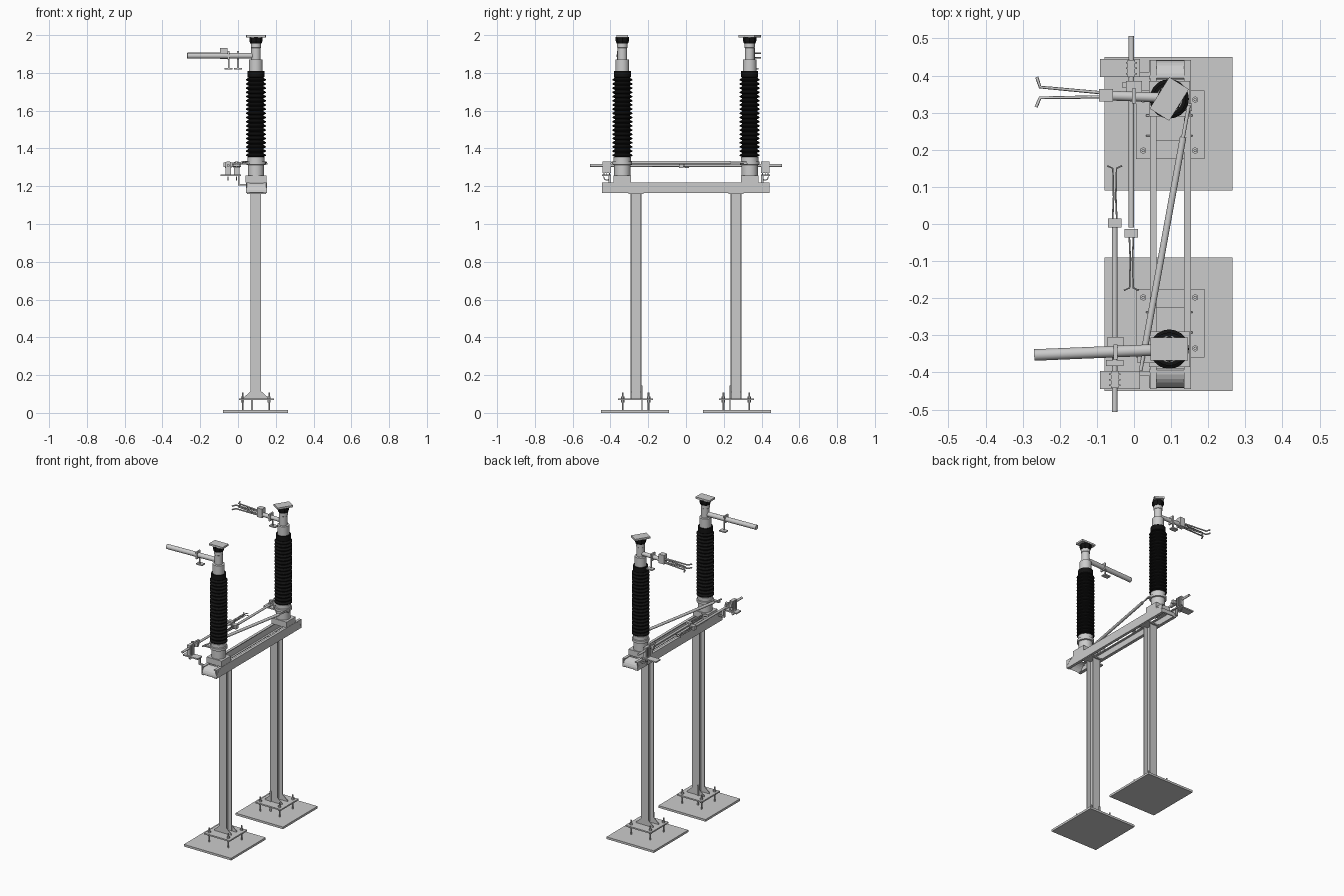
import bpy, bmesh, math
from mathutils import Vector

if "Cube" in bpy.data.objects:
    bpy.data.objects.remove(bpy.data.objects["Cube"])

black = bpy.data.materials.new("black_ceramic")
black.diffuse_color = (0.006, 0.006, 0.006, 1)
black.use_nodes = True
black.node_tree.nodes["Principled BSDF"].inputs["Base Color"].default_value = black.diffuse_color


def finish(name, bm, mat=None, smooth=False):
    bmesh.ops.recalc_face_normals(bm, faces=bm.faces)
    me = bpy.data.meshes.new(name)
    bm.to_mesh(me)
    bm.free()
    ob = bpy.data.objects.new(name, me)
    bpy.context.collection.objects.link(ob)
    if mat:
        me.materials.append(mat)
    if smooth:
        bpy.ops.object.select_all(action='DESELECT')
        ob.select_set(True)
        bpy.context.view_layer.objects.active = ob
        bpy.ops.object.shade_smooth_by_angle(angle=math.radians(35))
    return ob


def box(name, x, y, z, mat=None):
    """Box from (min, max) ranges."""
    bm = bmesh.new()
    bmesh.ops.create_cube(bm, size=1)
    for v in bm.verts:
        v.co = [(r[0] + r[1]) / 2 + c * abs(r[1] - r[0]) for c, r in zip(v.co, (x, y, z))]
    return finish(name, bm, mat)


def extrude(name, pts, vec, mat=None):
    """Planar outline pushed along vec."""
    bm = bmesh.new()
    f = bm.faces.new([bm.verts.new(p) for p in pts])
    g = bmesh.ops.extrude_face_region(bm, geom=[f])
    bmesh.ops.translate(bm, vec=vec, verts=[v for v in g['geom'] if isinstance(v, bmesh.types.BMVert)])
    return finish(name, bm, mat)


def lathe(name, prof, x, y, sides=24, mat=None):
    """Revolve (radius, z) pairs about a vertical axis, closed at both ends."""
    bm = bmesh.new()
    rings = [[bm.verts.new((x + r * math.cos(2 * math.pi * i / sides),
                            y + r * math.sin(2 * math.pi * i / sides), z))
              for i in range(sides)] for r, z in prof]
    for a, b in zip(rings, rings[1:]):
        for i in range(sides):
            j = (i + 1) % sides
            bm.faces.new((a[i], a[j], b[j], b[i]))
    bm.faces.new(rings[0])
    bm.faces.new(rings[-1])
    return finish(name, bm, mat, sides > 10)


def rod(name, a, b, r, sides=14):
    a, b = Vector(a), Vector(b)
    bm = bmesh.new()
    bmesh.ops.create_cone(bm, cap_ends=True, segments=sides, radius1=r, radius2=r, depth=(b - a).length)
    ob = finish(name, bm, None, sides > 8)
    ob.location = (a + b) / 2
    ob.rotation_euler = (b - a).to_track_quat('Z', 'Y').to_euler()
    return ob


def bent(name, pts, r):
    """Thin bent bar through points."""
    cu = bpy.data.curves.new(name, 'CURVE')
    cu.dimensions = '3D'
    cu.bevel_depth = r
    cu.bevel_resolution = 1
    cu.use_fill_caps = True
    sp = cu.splines.new('POLY')
    sp.points.add(len(pts) - 1)
    for p, q in zip(sp.points, pts):
        p.co = (*q, 1)
    ob = bpy.data.objects.new(name, cu)
    bpy.context.collection.objects.link(ob)


CX = 0.095
for s, side in ((-1, "near"), (1, "far")):
    def Y(a, b):
        return tuple(sorted((s * a, s * b)))
    cy = s * 0.265

    # foundation slab, foot plate and anchor bolts
    box(side + "_ground_plate", (-0.08, 0.265), Y(0.09, 0.45), (0, 0.014))
    box(side + "_foot_plate", (0.005, 0.19), Y(0.175, 0.36), (0.068, 0.077))
    for bx in (0.025, 0.165):
        for by in (0.198, 0.335):
            rod(side + "_anchor_bolt", (bx, s * by, 0.014), (bx, s * by, 0.108), 0.0045, 8)
            for z in (0.056, 0.077):
                rod(side + "_anchor_nut", (bx, s * by, z), (bx, s * by, z + 0.011), 0.009, 6)

    # I-section column
    h, w, t = 0.029, 0.028, 0.005
    half = [(w, -h), (w, -h + t), (t / 2, -h + t), (t / 2, h - t), (w, h - t), (w, h)]
    outline = half + [(-x, y) for x, y in reversed(half)]
    extrude(side + "_column", [(CX + x, cy + y, 0.077) for x, y in outline], (0, 0, 1.09))

    # stiffening gussets and earthing strap at the foot
    for d in (-1, 1):
        for gy in (-0.027, 0.027):
            extrude(side + "_gusset", [(CX + d * 0.027, cy + gy - 0.0025, 0.077),
                    (CX + d * 0.062, cy + gy - 0.0025, 0.077), (CX + d * 0.062, cy + gy - 0.0025, 0.084),
                    (CX + d * 0.027, cy + gy - 0.0025, 0.115)], (0, 0.005, 0))
    box(side + "_earth_strap", (0.07, 0.08), Y(0.229, 0.235), (0.014, 0.145))

    # curved end plate joining the beams
    arc = [(0.393 + 0.049 * math.sin(a), 1.168 + 0.05 * math.cos(a))
           for a in [i * math.pi / 12 for i in range(7)]]
    inner = [(y - 0.004, z - 0.004) for y, z in reversed(arc)]
    extrude(side + "_beam_end", [(0.042, s * y, z) for y, z in arc + inner], (0.112, 0, 0))

    # insulator mount
    iy = s * 0.337
    box(side + "_mount_plate", (0.041, 0.151), Y(0.29, 0.385), (1.22, 1.258))
    lathe(side + "_lower_fitting", [(0.043, 1.255), (0.043, 1.312), (0.052, 1.314), (0.052, 1.33),
                                    (0.046, 1.332), (0.046, 1.355)], CX, iy)
    # ribbed insulator
    prof = [(0.04, 1.35)]
    n = 19
    for i in range(n):
        z = 1.355 + i * 0.422 / n
        prof += [(0.04, z), (0.053, z + 0.006), (0.053, z + 0.011), (0.04, z + 0.019)]
    lathe(side + "_insulator", prof + [(0.045, 1.778), (0.045, 1.81)], CX, iy, 20, black)
    # head fitting
    lathe(side + "_upper_fitting", [(0.036, 1.805), (0.036, 1.87), (0.025, 1.872), (0.025, 1.932),
                                    (0.027, 1.934), (0.027, 1.96)], CX, iy)
    lathe(side + "_head_collar", [(0.03, 1.955), (0.035, 1.97), (0.035, 1.989)], CX, iy, 8, black)
    pad = box(side + "_terminal_pad", (-0.05, 0.05), (-0.031, 0.031), (-0.006, 0.006))
    pad.location = (CX, iy, 1.994)
    pad.rotation_euler.z = math.radians(58 if s > 0 else 0)

    # hanging contact below the blade
    hx, hy = (0.0, 0.345) if s > 0 else (-0.05, -0.345)
    box(side + "_contact_strip", (hx - 0.005, hx + 0.005), (hy - 0.02, hy + 0.02), (1.87, 1.917))
    box(side + "_contact_hanger", (hx - 0.004, hx + 0.004), (hy + 0.015, hy + 0.02), (1.822, 1.89))
    box(side + "_contact_foot", (hx - 0.022, hx + 0.022), (hy + 0.01, hy + 0.04), (1.818, 1.826))

    # earthing switch rod with block and forked jaw
    ex = -0.007 if s > 0 else -0.052
    k = s * 0.022 if s < 0 else -0.01
    rod(side + "_earth_rod", (ex, s * 0.507, 1.31), (ex, -0.01, 1.31), 0.0075)
    y0 = -0.025 if s > 0 else 0.003
    box(side + "_earth_block", (ex - 0.018, ex + 0.018), (y0 - 0.012, y0 + 0.012), (1.297, 1.323))
    for d in (-1, 1):
        for z in (1.304, 1.316):
            bent(side + "_earth_jaw", [(ex + d * 0.006, y0, z), (ex + d * 0.003, y0 - s * 0.07, z),
                 (ex + d * 0.005, y0 - s * 0.147, z), (ex + d * 0.02, y0 - s * 0.154, z)], 0.0022)
    # earthing switch bearing: shelf, clamp box, ribs and hanging loop
    box(side + "_bearing_shelf", (-0.092, 0.016), Y(0.396, 0.444), (1.253, 1.261))
    box(side + "_bearing_clamp", (ex - 0.01, ex + 0.01), Y(0.396, 0.442), (1.27, 1.33))
    for ry in (0.405, 0.42, 0.434):
        box(side + "_bearing_rib", (ex - 0.015, ex + 0.015), Y(ry - 0.002, ry + 0.002), (1.261, 1.328))
    box(side + "_rod_stop", (ex - 0.024, ex + 0.024), Y(0.367, 0.382), (1.302, 1.326))
    box(side + "_rod_lug", (ex - 0.005, ex + 0.005), Y(0.335, 0.38), (1.298, 1.33))
    bent(side + "_bearing_loop", [(ex, s * (0.419 + 0.017 * math.cos(a)), 1.252 - 0.02 * math.sin(a))
         for a in [i * math.pi / 8 for i in range(9)]], 0.003)
    # arm carrying the shelf from the beam
    box(side + "_shelf_arm", (0.0, 0.05), Y(0.398, 0.41), (1.205, 1.213))
    box(side + "_shelf_post", (0.0, 0.008), Y(0.398, 0.41), (1.205, 1.255))

# channel beams, open towards each other
for x0, d, name in ((0.043, 1, "left_beam"), (0.153, -1, "right_beam")):
    prof = [(0, 1.164), (0.018, 1.164), (0.018, 1.169), (0.005, 1.169), (0.005, 1.216),
            (0.018, 1.216), (0.018, 1.221), (0, 1.221)]
    extrude(name, [(x0 + d * x, -0.444, z) for x, z in prof], (0, 0.886, 0))
for y in (-0.265, 0.265):
    box("column_cap", (0.048, 0.148), (y - 0.04, y + 0.04), (1.16, 1.168))

# diagonal link between the two insulators
p, q = Vector((0.018, -0.395, 1.325)), Vector((0.148, 0.32, 1.325))
rod("link_core", p, q, 0.005)
rod("link_tube", p.lerp(q, 0.09), p.lerp(q, 0.88), 0.009)
box("link_crank_near", (0.01, 0.07), (-0.375, -0.355), (1.315, 1.323))
box("link_crank_far", (0.11, 0.156), (0.305, 0.325), (1.315, 1.323))

# main blade (plain tube)
rod("main_blade", (0.09, -0.338, 1.891), (-0.269, -0.353, 1.891), 0.0155, 20)

# mating blade with clamp block and four-finger jaw
rod("jaw_arm", (0.09, 0.34, 1.891), (-0.07, 0.346, 1.891), 0.013, 20)
box("jaw_block", (-0.094, -0.056), (0.33, 0.364), (1.873, 1.932))
for z in (1.88, 1.903):
    bent("jaw_finger_outer", [(-0.06, 0.351, z), (-0.253, 0.369, z), (-0.262, 0.396, z)], 0.0045)
    bent("jaw_finger_inner", [(-0.06, 0.343, z), (-0.253, 0.34, z), (-0.264, 0.315, z)], 0.0045)
